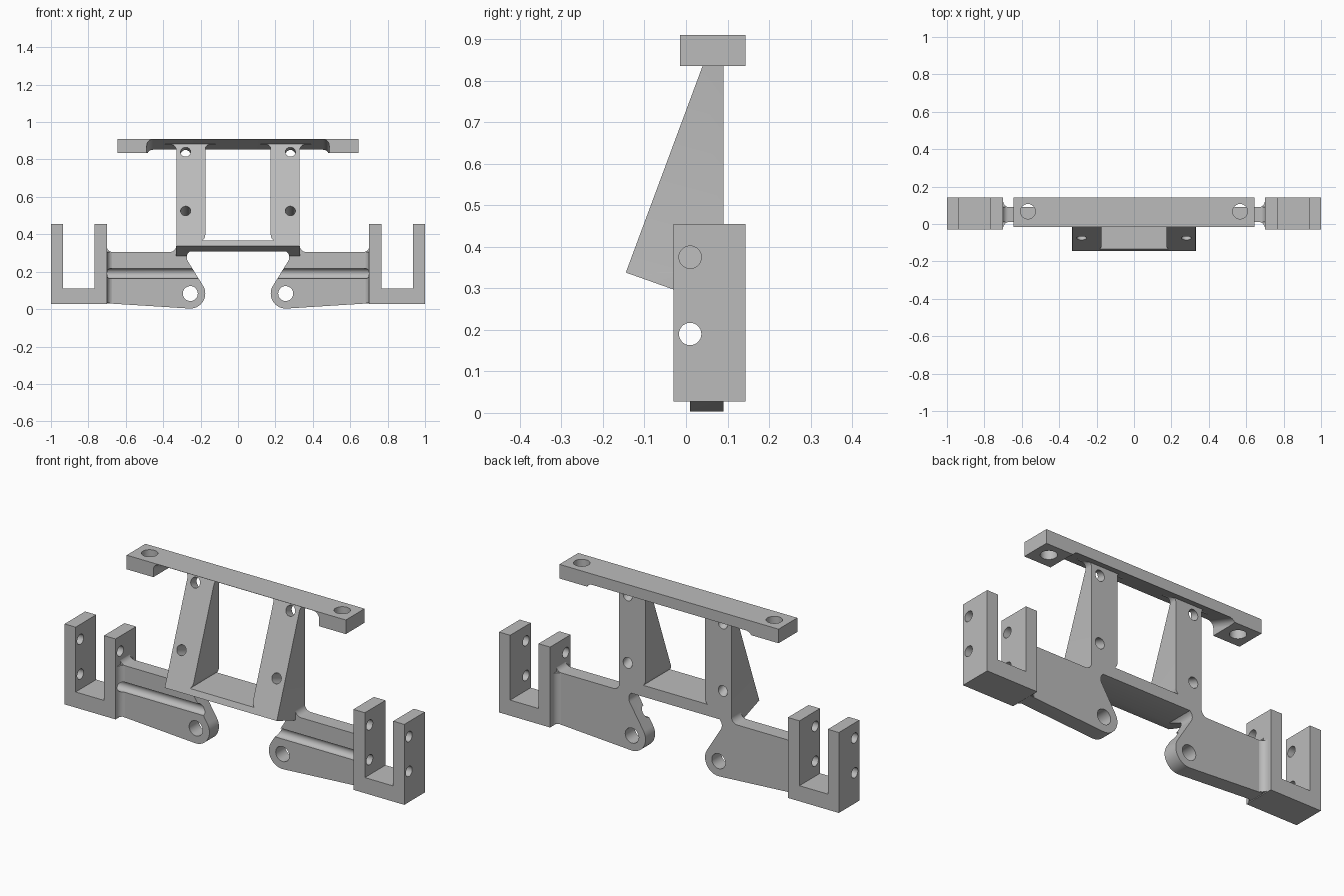
import bpy, bmesh, math
from mathutils import Vector

if "Cube" in bpy.data.objects:
    bpy.data.objects.remove(bpy.data.objects["Cube"])

grey = bpy.data.materials.new("plain_grey")
grey.use_nodes = True
COLOUR = (0.5, 0.5, 0.5, 1)
grey.diffuse_color = COLOUR
grey.node_tree.nodes["Principled BSDF"].inputs["Base Color"].default_value = COLOUR


def rounded(pts, steps=8):
    """Replace each (u, v, radius) corner of a closed outline by an arc."""
    out = []
    for i, p in enumerate(pts):
        c = Vector(p[:2])
        if len(p) < 3:
            out.append(c)
            continue
        a = (Vector(pts[i - 1][:2]) - c).normalized()
        b = (Vector(pts[(i + 1) % len(pts)][:2]) - c).normalized()
        half = a.angle(b) / 2
        mid = c + (a + b).normalized() * (p[2] / math.sin(half))
        t = p[2] / math.tan(half)
        start, end = c + a * t - mid, c + b * t - mid
        sweep = end.angle(start)
        for k in range(steps + 1):
            f = k / steps
            out.append(mid + (start * math.sin((1 - f) * sweep)
                              + end * math.sin(f * sweep)) / math.sin(sweep))
    return out


def prism(name, pts, axis, lo, hi, shear=0.0):
    """Extrude an outline along an axis; shear moves the far end in z."""
    place = {"x": lambda u, v, w: (w, u, v),
             "y": lambda u, v, w: (u, w, v + shear * (w - lo)),
             "z": lambda u, v, w: (u, v, w)}[axis]
    bm = bmesh.new()
    rings = [[bm.verts.new(place(p[0], p[1], w)) for p in pts] for w in (lo, hi)]
    for ring in rings:
        bm.faces.new(ring)
    n = len(pts)
    for i in range(n):
        j = (i + 1) % n
        bm.faces.new((rings[0][i], rings[0][j], rings[1][j], rings[1][i]))
    bmesh.ops.recalc_face_normals(bm, faces=bm.faces)
    mesh = bpy.data.meshes.new(name)
    bm.to_mesh(mesh)
    bm.free()
    mesh.materials.append(grey)
    obj = bpy.data.objects.new(name, mesh)
    bpy.context.collection.objects.link(obj)
    return obj


def rect(u0, u1, v0, v1):
    return [(u0, v0), (u1, v0), (u1, v1), (u0, v1)]


def rod(centre, direction, radius, length):
    """Cylindrical cutter around a centre point."""
    quat = Vector(direction).to_track_quat("Z", "Y")
    bpy.ops.mesh.primitive_cylinder_add(vertices=32, radius=radius, depth=length,
                                        location=centre, rotation=quat.to_euler())
    return bpy.context.object


def select(obj):
    bpy.ops.object.select_all(action="DESELECT")
    obj.select_set(True)
    bpy.context.view_layer.objects.active = obj


def cut(obj, *cutters):
    for cutter in cutters:
        mod = obj.modifiers.new("cut", "BOOLEAN")
        mod.operation = "DIFFERENCE"
        mod.solver = "EXACT"
        mod.object = cutter
        select(obj)
        bpy.ops.object.modifier_apply(modifier=mod.name)
        bpy.data.objects.remove(cutter)


def flip(pts, s):
    return [(s * p[0], *p[1:]) for p in pts]


def groove():
    return rod((0, 0.01, 0.19), (1, 0, 0), 0.027, 2.2)


parts = []

# Frame: arms with rounded lugs, and two posts joined by a cross web
LUG = Vector((0.255, 0.083))
lug_arc = [(LUG.x + 0.08 * math.cos(math.radians(a)), LUG.y + 0.08 * math.sin(math.radians(a)))
           for a in [149 + 124.5 * k / 16 for k in range(17)]]
half = rounded([(0.286, 0.285, 0.04)] + lug_arc + [
    (0.72, 0.032), (0.72, 0.345), (0.702, 0.345), (0.702, 0.305, 0.032),
    (0.33, 0.305, 0.035), (0.33, 0.88, 0.03), (0.39, 0.88), (0.39, 0.9),
    (0.12, 0.9), (0.12, 0.88), (0.175, 0.88, 0.025), (0.175, 0.38, 0.04)])
frame = prism("frame", half + flip([tuple(p) for p in reversed(half)], -1), "y", -0.19, 0.09)

# Slanted front and underside of the posts
cut(frame, prism("front_cutter", [(0.01, -0.1), (0.01, 0.283), (-0.145, 0.338),
                                  (0.101, 1), (-0.4, 1), (-0.4, -0.1)], "x", -1.2, 1.2))
for s in (-1, 1):
    cut(frame,
        prism("arm_cutter", flip(rect(0.3305, 0.8, -0.4, 0.01), s), "z", -0.1, 0.6),
        rod((s * LUG.x, 0.05, LUG.y), (0, 1, 0), 0.04, 0.4))
    # Screw holes square to the slanted post face
    for z in (0.84, 0.525):
        y = -0.145 + (z - 0.338) * 0.372
        cut(frame, rod((s * 0.28, y, z), (0, 0.937, -0.35), 0.027, 0.6))
cut(frame, groove())
parts.append(frame)

# Top bar with slanted undercut and end holes
bar = prism("top_bar", rect(-0.645, 0.645, -0.015, 0.143), "z", 0.835, 0.91)
undercut = rounded([(-0.488, 0.5), (0.488, 0.5), (0.488, 0.939, 0.035), (-0.488, 0.939, 0.035)])
cut(bar, prism("undercut_cutter", undercut, "y", -0.1, 0.243, -0.357))
for s in (-1, 1):
    cut(bar, rod((s * 0.567, 0.067, 0.87), (0, 0, 1), 0.04, 0.3))
parts.append(bar)

# Clips at the arm ends, with blended necks
for side, s in (("right", -1), ("left", 1)):
    clip = prism(side + "_clip", flip([
        (0.70, 0.027), (1, 0.027), (1, 0.455), (0.935, 0.455), (0.935, 0.11),
        (0.768, 0.11), (0.768, 0.455), (0.70, 0.455)], s), "y", -0.03, 0.143)
    cut(clip, groove(), rod((s * 0.85, 0.01, 0.375), (1, 0, 0), 0.027, 0.5))
    neck = rounded([(0.71, -0.026), (0.70, -0.026), (0.70, 0.011, 0.035), (0.66, 0.011),
                    (0.66, 0.089), (0.70, 0.089, 0.035), (0.70, 0.126), (0.71, 0.126)])
    neck = prism(side + "_neck", flip([tuple(p) for p in neck], s), "z", 0.032, 0.304)
    cut(neck, groove())
    parts += [clip, neck]

for obj in parts:
    select(obj)
    bpy.ops.object.shade_smooth_by_angle(angle=math.radians(30))
